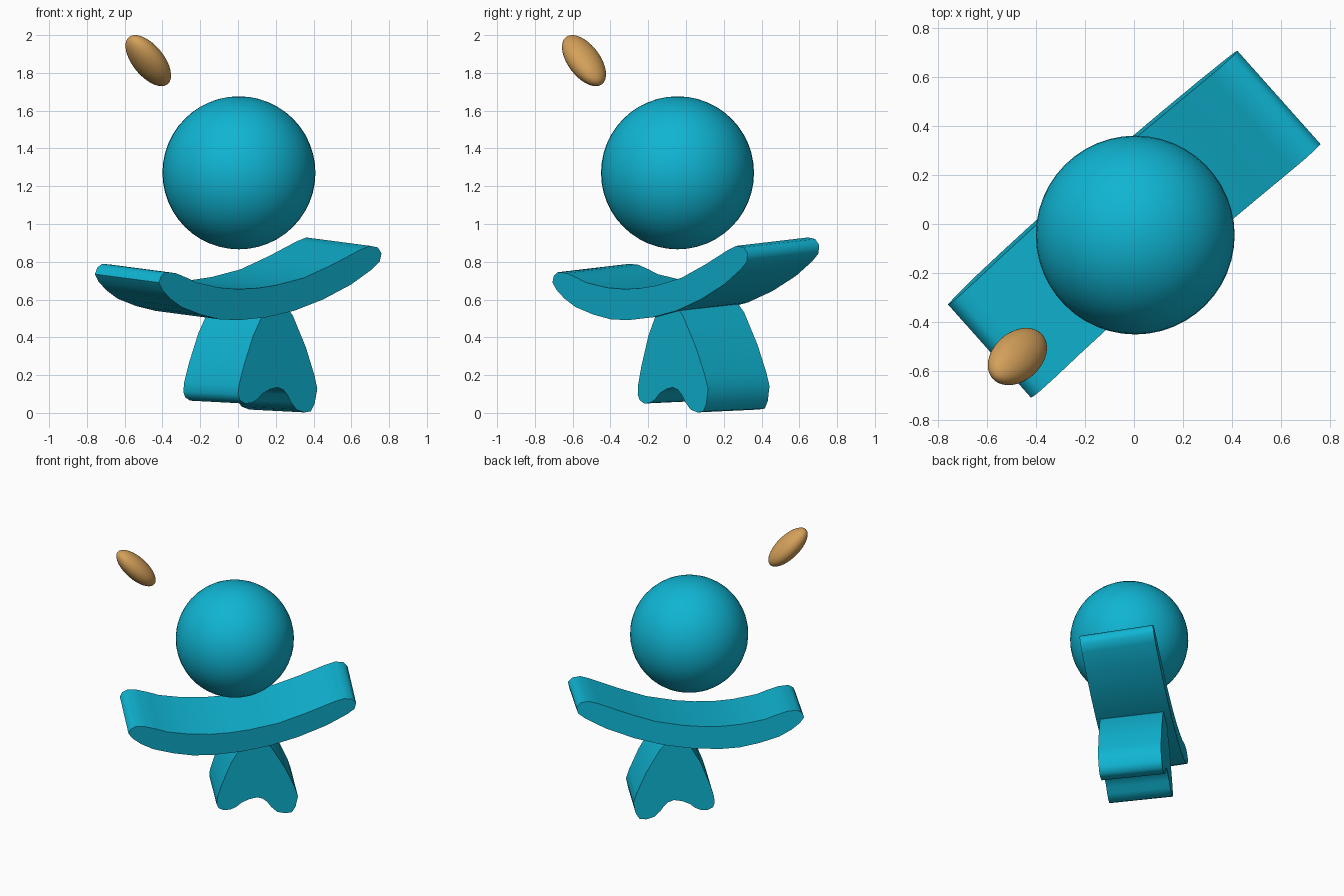
import bpy, bmesh, math
from mathutils import Vector

cube = bpy.data.objects.get("Cube")
if cube:
    bpy.data.objects.remove(cube, do_unlink=True)

YAW = math.radians(41.7)


def material(name, rgb):
    m = bpy.data.materials.new(name)
    m.diffuse_color = (*rgb, 1)
    m.use_nodes = True
    m.node_tree.nodes["Principled BSDF"].inputs["Base Color"].default_value = (*rgb, 1)
    return m


teal = material("teal", (0.005, 0.46, 0.65))
tan = material("tan", (0.658, 0.352, 0.102))


def slab(name, outline, depth, pivot_z, tilt, location):
    """Extrude an (x, z) outline along y, then tilt and turn it."""
    bm = bmesh.new()
    face = bm.faces.new([bm.verts.new((x, -depth / 2, z - pivot_z)) for x, z in outline])
    extruded = bmesh.ops.extrude_face_region(bm, geom=[face], use_keep_orig=True)
    verts = [g for g in extruded["geom"] if isinstance(g, bmesh.types.BMVert)]
    bmesh.ops.translate(bm, verts=verts, vec=Vector((0, depth, 0)))
    bmesh.ops.recalc_face_normals(bm, faces=bm.faces)
    mesh = bpy.data.meshes.new(name)
    bm.to_mesh(mesh)
    bm.free()
    mesh.materials.append(teal)
    ob = bpy.data.objects.new(name, mesh)
    bpy.context.collection.objects.link(ob)
    ob.location = location
    ob.rotation_euler = (math.radians(tilt), 0, YAW)
    bpy.ops.object.select_all(action='DESELECT')
    ob.select_set(True)
    bpy.context.view_layer.objects.active = ob
    bpy.ops.object.shade_smooth_by_angle(angle=math.radians(60))
    return ob


def ball(name, location, radii, rotation, mat):
    bpy.ops.mesh.primitive_uv_sphere_add(segments=48, ring_count=24, location=location, rotation=rotation)
    ob = bpy.context.object
    ob.name = name
    ob.scale = radii
    ob.data.materials.append(mat)
    bpy.ops.object.shade_smooth()
    return ob


# Curved arms: an upswept crescent with rounded ends
arms = [(-.784, .69), (-.768, .727), (-.735, .745), (-.667, .74), (-.585, .715), (-.516, .69),
        (-.353, .663), (-.219, .655), (-.085, .66), (.047, .675), (.245, .715), (.44, .785),
        (.635, .865), (.70, .885), (.755, .877), (.784, .845), (.774, .80), (.723, .76),
        (.582, .68), (.388, .60), (.188, .54), (-.006, .505), (-.206, .49), (-.34, .495),
        (-.476, .52), (-.613, .56), (-.697, .605), (-.754, .65)]
slab("arms", arms, 0.51, 0.75, 5, (0, 0, 0.772))

# Legs: an arch with two rounded feet, its top tucked into the arms
legs = [(-.170, .10), (-.156, .07), (-.12, .052), (-.075, .055), (-.035, .072), (.004, .105),
        (.057, .128), (.11, .138), (.15, .125), (.178, .10), (.206, .06), (.247, .02),
        (.302, .005), (.348, .01), (.374, .05), (.391, .13), (.369, .20), (.303, .35),
        (.204, .52), (.163, .56), (.108, .58), (.042, .57), (-.01, .52), (-.073, .41),
        (-.135, .25), (-.165, .15)]
slab("legs", legs, 0.436, 0.30, 2, (-0.013, 0.015, 0.305))

# Floating head and the small oval above it
ball("head", (0.005, -0.045, 1.271), (0.405,) * 3, (0, 0, 0), teal)
ball("floating_oval", (-0.475, -0.54, 1.865), (0.176, 0.099, 0.075),
     (0, math.radians(45), YAW), tan)
